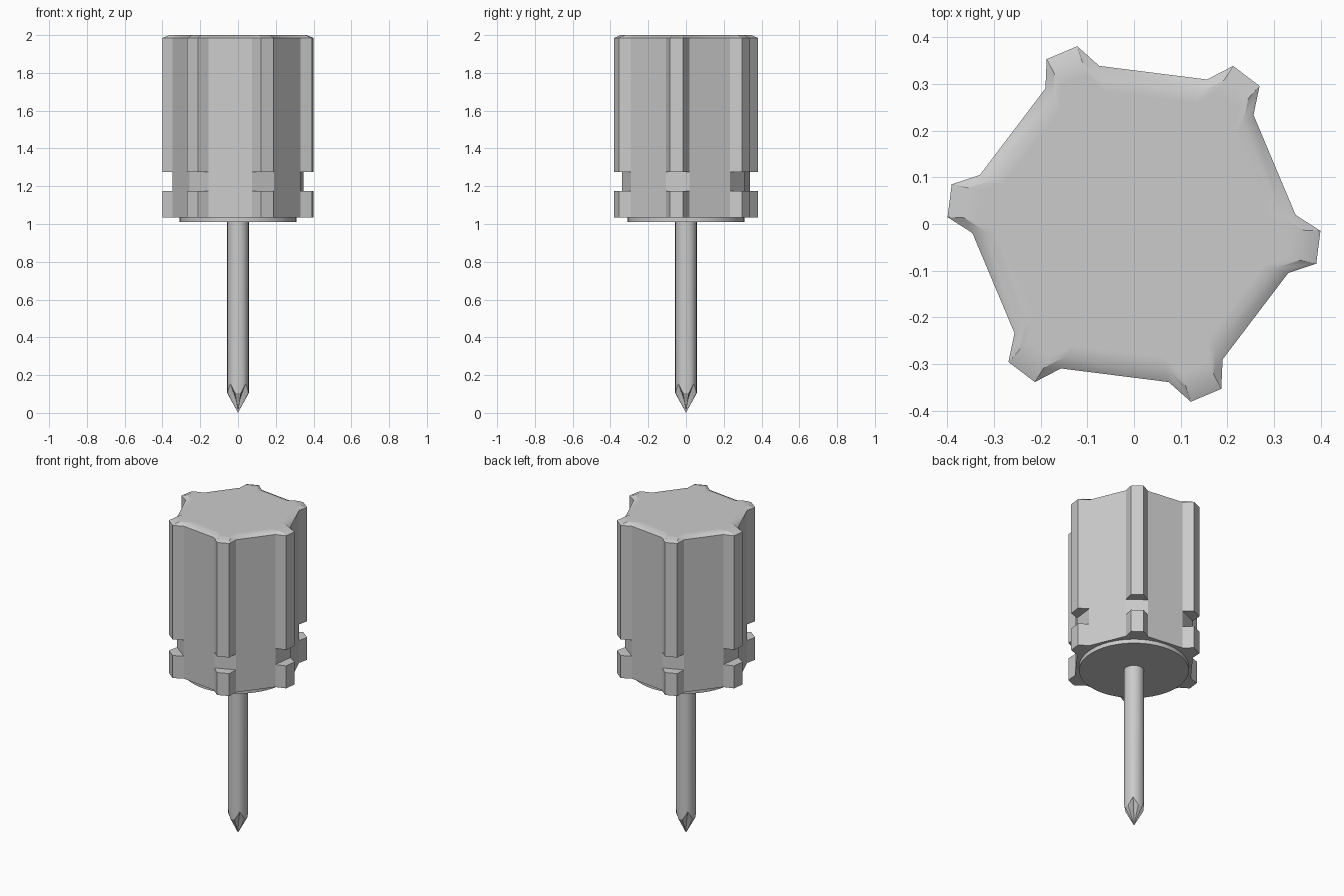
import bpy, bmesh, math

if "Cube" in bpy.data.objects:
    bpy.data.objects.remove(bpy.data.objects["Cube"])

grey = bpy.data.materials.new("light grey")
grey.diffuse_color = (0.6, 0.6, 0.6, 1)
grey.use_nodes = True
grey.node_tree.nodes["Principled BSDF"].inputs["Base Color"].default_value = grey.diffuse_color


def loft(name, rings, angle, tip=None):
    """Skin a stack of equal-length rings, listed from top to bottom."""
    bm = bmesh.new()
    loops = [[bm.verts.new(p) for p in ring] for ring in rings]
    n = len(loops[0])
    bm.faces.new(loops[0])
    for a, b in zip(loops, loops[1:]):
        for i in range(n):
            j = (i + 1) % n
            bm.faces.new((a[i], b[i], b[j], a[j]))
    if tip:
        t = bm.verts.new(tip)
        for i in range(n):
            bm.faces.new((loops[-1][i], t, loops[-1][(i + 1) % n]))
    else:
        bm.faces.new(loops[-1][::-1])
    bmesh.ops.recalc_face_normals(bm, faces=bm.faces)
    mesh = bpy.data.meshes.new(name)
    bm.to_mesh(mesh)
    bm.free()
    obj = bpy.data.objects.new(name, mesh)
    bpy.context.collection.objects.link(obj)
    mesh.materials.append(grey)
    bpy.ops.object.select_all(action='DESELECT')
    obj.select_set(True)
    bpy.context.view_layer.objects.active = obj
    bpy.ops.object.shade_smooth_by_angle(angle=math.radians(angle))
    return obj


def polar(r, deg, z):
    a = math.radians(deg)
    return (r * math.cos(a), r * math.sin(a), z)


def circle(r, z, n):
    return [polar(r, 360 * i / n, z) for i in range(n)]


# Handle: six ribs on a flat-sided core, interrupted by a groove
CORE, RIB = 0.347, 0.40
FLUSH = CORE * math.cos(math.radians(10.4)) / math.cos(math.radians(5.1))


def handle_ring(z, outer=RIB, scale=1.0):
    pts = []
    for k in range(6):
        mid = -7.2 + 60 * k
        for r, off in ((CORE, -10.4), (outer, -5.1), (outer, 5.1), (CORE, 10.4)):
            pts.append(polar(r * scale, mid + off, z))
    return pts


loft("handle", [
    handle_ring(2.0, scale=0.84),
    handle_ring(2.0, scale=0.91),
    handle_ring(1.985),
    handle_ring(1.275),
    handle_ring(1.275, FLUSH),
    handle_ring(1.175, FLUSH),
    handle_ring(1.175),
    handle_ring(1.035),
], 28.5)

# Round collar under the handle
loft("collar", [circle(0.31, 1.04, 48), circle(0.31, 1.01, 48)], 30)

# Shaft with a cross-shaped point: four blades on the axes, notches between
N, R, TIP = 24, 0.057, 0.105
rim, notched = [], []
for i in range(N):
    off = min(i % 6, 6 - i % 6)              # steps away from a blade
    rim.append(polar(R, 15 * i, (TIP, TIP, 0.13, 0.155)[off]))
    notched.append(polar((0.038, 0.038, 0.021, 0.013)[off], 15 * i, 0.07))
loft("shaft", [circle(R, 1.02, N), rim, notched], 28, tip=(0, 0, 0))
